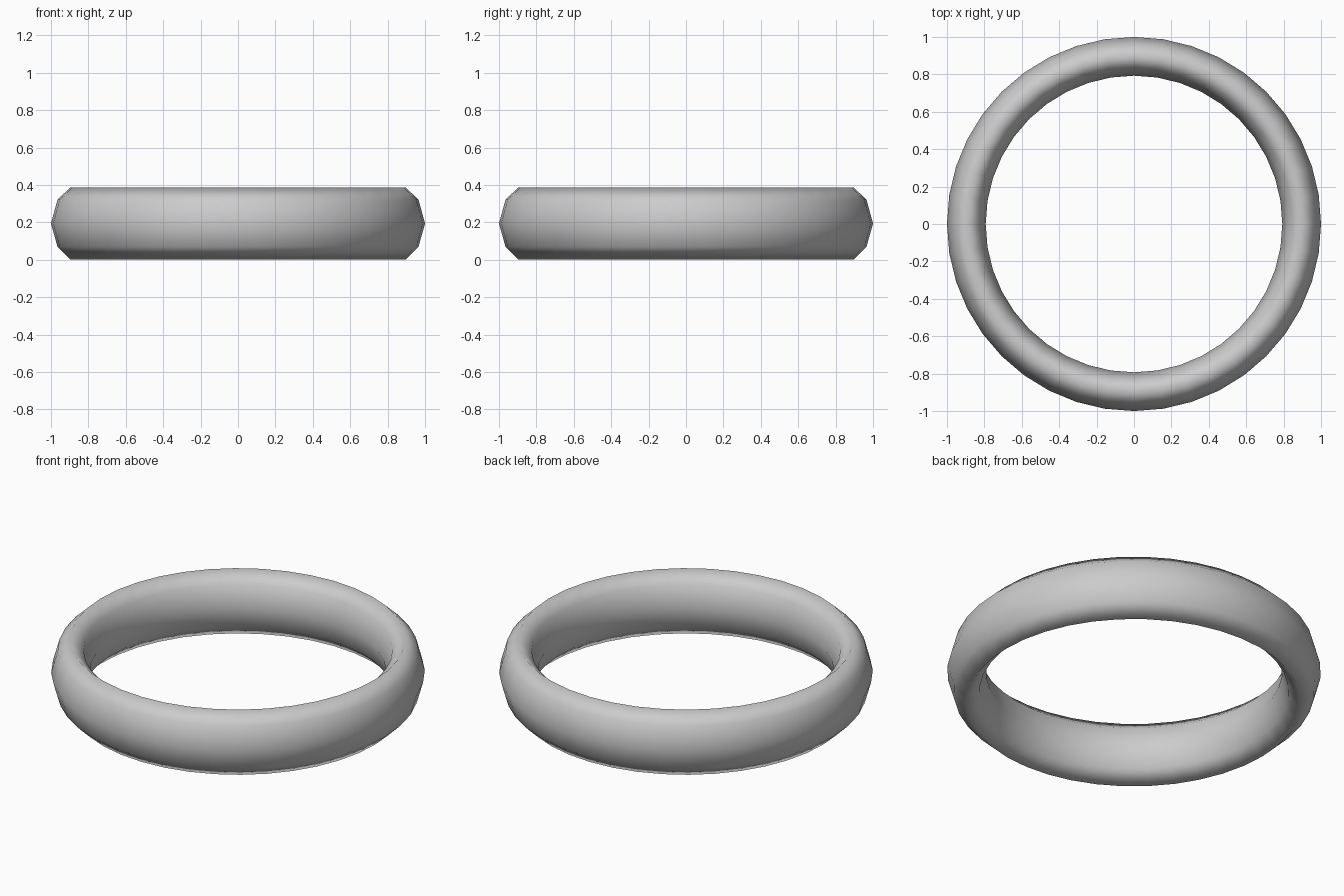
import bpy, bmesh, math

if "Cube" in bpy.data.objects:
    bpy.data.objects.remove(bpy.data.objects["Cube"])

SIDES = 40
# Tall oval cross-section: (radius, height), eight sides
PROFILE = [(1.0, 0.194), (0.965, 0.322), (0.896, 0.387), (0.827, 0.322),
           (0.793, 0.194), (0.827, 0.07), (0.896, 0.002), (0.965, 0.07)]

# Ring band: sweep the section around z
bm = bmesh.new()
rings = []
for i in range(SIDES):
    a = 2 * math.pi * i / SIDES
    rings.append([bm.verts.new((r * math.cos(a), r * math.sin(a), z)) for r, z in PROFILE])
n = len(PROFILE)
for i in range(SIDES):
    p, q = rings[i], rings[(i + 1) % SIDES]
    for j in range(n):
        k = (j + 1) % n
        bm.faces.new((p[j], q[j], q[k], p[k])).smooth = True
bmesh.ops.recalc_face_normals(bm, faces=bm.faces)

mesh = bpy.data.meshes.new("ring_band")
bm.to_mesh(mesh)
bm.free()
ring = bpy.data.objects.new("ring_band", mesh)
bpy.context.collection.objects.link(ring)
